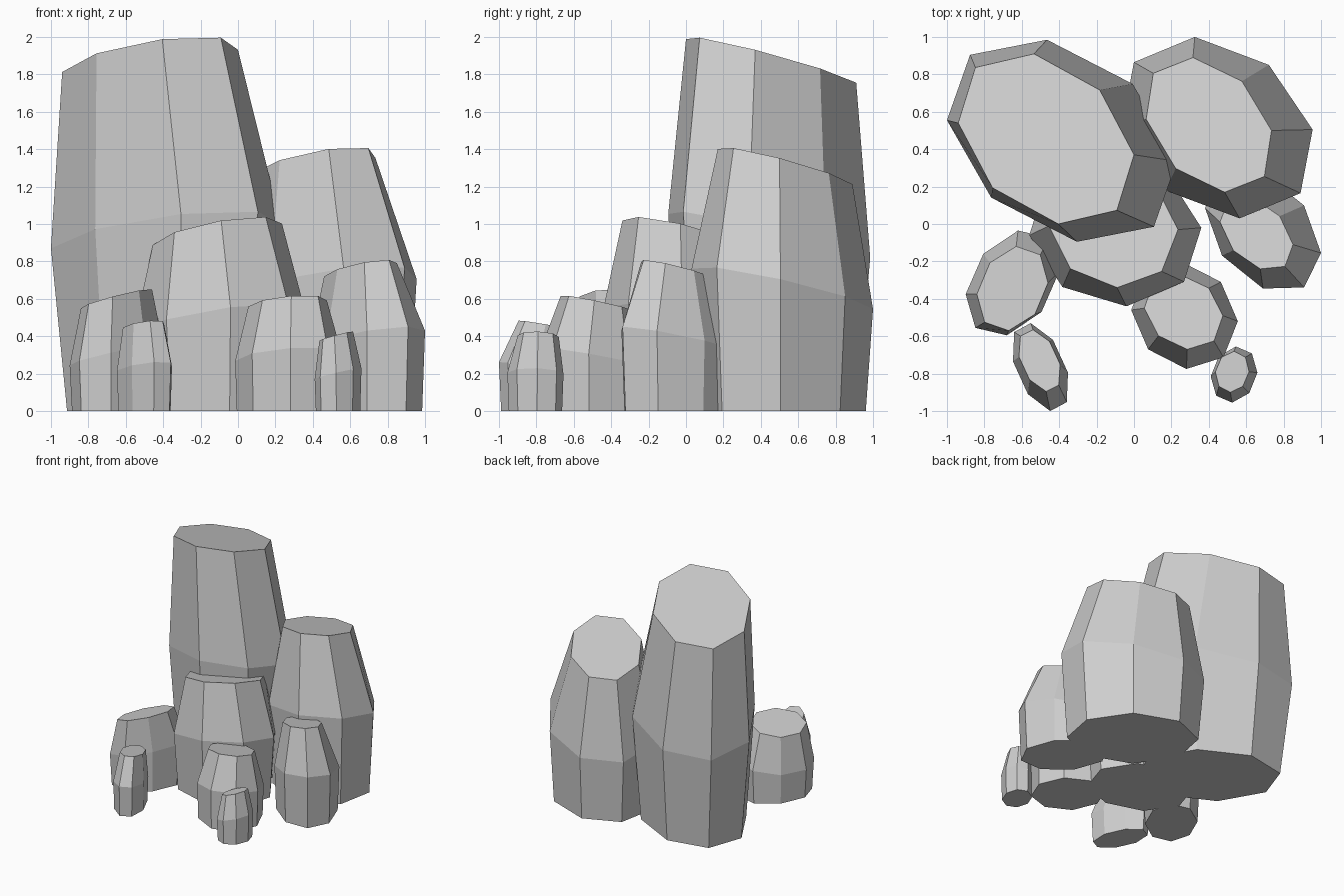
import bpy, bmesh, math
from mathutils import Vector

if "Cube" in bpy.data.objects:
    bpy.data.objects.remove(bpy.data.objects["Cube"])

stone = bpy.data.materials.new("grey stone")
stone.diffuse_color = (0.62, 0.62, 0.62, 1)
stone.use_nodes = True
stone.node_tree.nodes["Principled BSDF"].inputs["Base Color"].default_value = stone.diffuse_color

SIDES = 8


def ring(bm, centre, u, v, height, slope):
    """Skewed octagon lying on a tilted plane."""
    verts = []
    for k in range(SIDES):
        a = 2 * math.pi * k / SIDES
        off = Vector(u) * math.cos(a) + Vector(v) * math.sin(a)
        z = height + slope[0] * off.x + slope[1] * off.y
        verts.append(bm.verts.new((centre[0] + off.x, centre[1] + off.y, z)))
    return verts


def rock(name, mid, top, height, slope, base_scale):
    """Bulging faceted column: flat base, tilted waist, tilted flat top."""
    bm = bmesh.new()
    c, u, v = mid
    rings = [
        ring(bm, c, Vector(u) * base_scale, Vector(v) * base_scale, 0, (0, 0)),
        ring(bm, c, u, v, height * 0.5, (slope[0] * 0.85, slope[1] * 0.85)),
        ring(bm, *top, height, slope),
    ]
    bm.faces.new(list(reversed(rings[0])))
    bm.faces.new(rings[2])
    for lo, hi in zip(rings, rings[1:]):
        for k in range(SIDES):
            n = (k + 1) % SIDES
            bm.faces.new((lo[k], lo[n], hi[n], hi[k]))
    bmesh.ops.recalc_face_normals(bm, faces=bm.faces)
    mesh = bpy.data.meshes.new(name)
    bm.to_mesh(mesh)
    bm.free()
    mesh.materials.append(stone)
    bpy.context.collection.objects.link(bpy.data.objects.new(name, mesh))


# Two tall columns at the back
rock("tall_column", ((-.385, .445), (.615, -.11), (-.08, .54)),
     ((-.47, .455), (.47, -.085), (-.065, .455)), 1.872, (.082, -.244), .86)
rock("back_right_column", ((.445, .515), (.51, -.01), (-.12, .485)),
     ((.40, .53), (.335, -.03), (-.085, .36)), 1.307, (.115, -.235), .92)

# Middle rocks
rock("centre_column", ((-.10, -.04), (.46, .02), (-.06, .40)),
     ((-.11, -.02), (.345, -.01), (-.02, .32)), .945, (.16, -.22), .92)
rock("right_rock", ((.69, -.035), (.31, -.12), (0, .31)),
     ((.655, -.05), (.195, -.06), (-.02, .19)), .755, (.12, -.2), .95)
rock("left_rock", ((-.65, -.315), (.25, .06), (.03, .28)),
     ((-.65, -.345), (.19, .03), (.02, .225)), .60, (.28, -.08), .95)

# Small rocks at the front
rock("front_rock", ((.27, -.49), (.285, -.03), (-.01, .285)),
     ((.265, -.47), (.21, -.02), (-.02, .20)), .575, (.06, -.2), .97)
rock("front_left_pebble", ((-.50, -.765), (.147, -.03), (-.052, .235)),
     ((-.505, -.73), (.11, -.02), (-.035, .165)), .455, (.05, -.16), .95)
rock("front_right_pebble", ((.535, -.805), (.125, .01), (.01, .15)),
     ((.525, -.79), (.09, 0), (.01, .11)), .40, (.28, -.06), .95)
